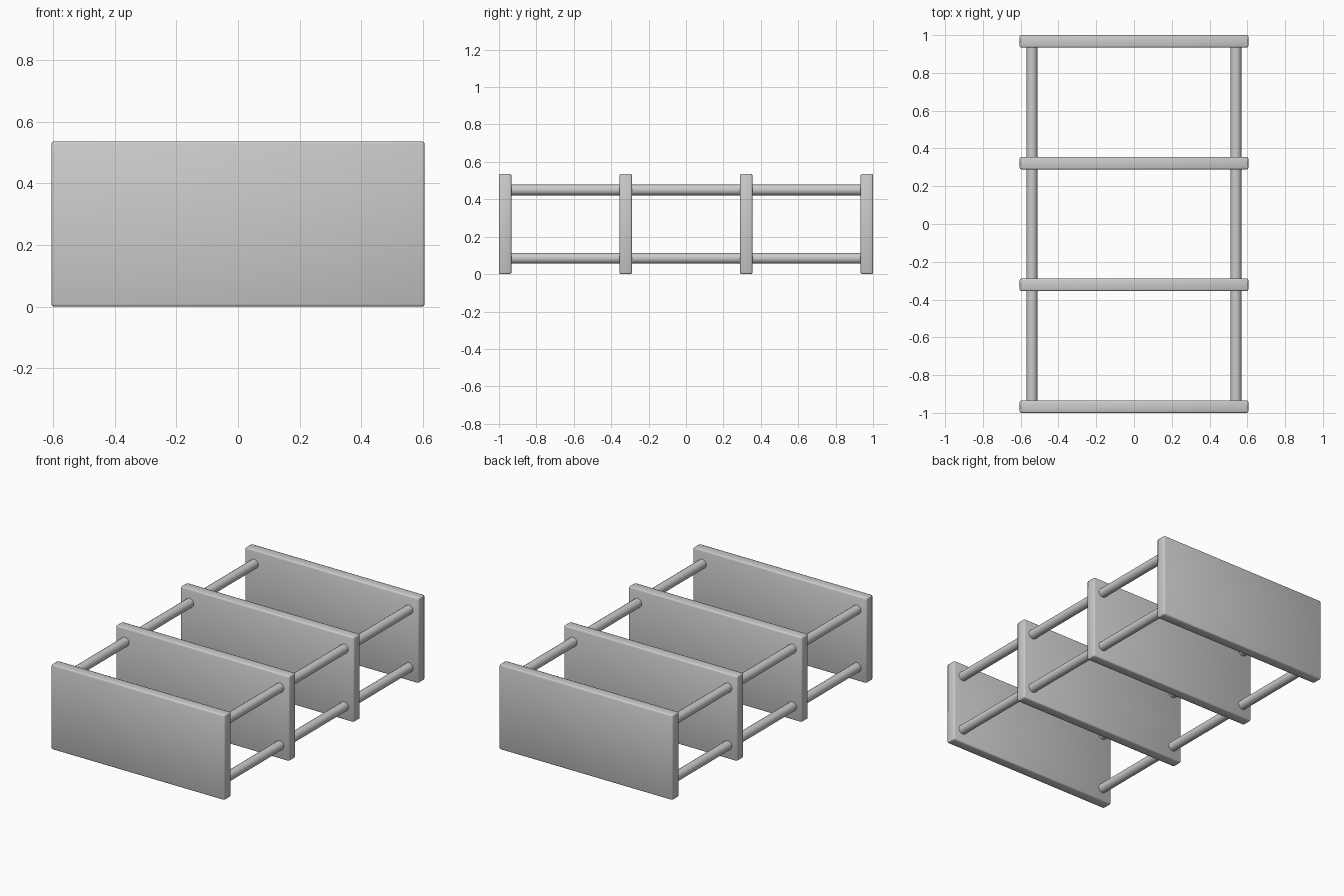
import bpy
from math import radians

if "Cube" in bpy.data.objects:
    bpy.data.objects.remove(bpy.data.objects["Cube"])

W, H, T = 1.21, 0.536, 0.066      # panel width, height, thickness
PANEL_Y = (-0.967, -0.322, 0.322, 0.967)
ROD_X, ROD_Z, ROD_R = 0.54, (0.085, 0.45), 0.029


# Upright panel with softly bevelled edges
def panel(name, y):
    bpy.ops.mesh.primitive_cube_add(size=1, location=(0, y, H / 2))
    ob = bpy.context.object
    ob.name = name
    ob.scale = (W, T, H)
    bpy.ops.object.transform_apply(location=False, rotation=False, scale=True)
    bev = ob.modifiers.new("Soft edges", 'BEVEL')
    bev.width = 0.008
    bev.segments = 2
    bpy.ops.object.shade_smooth()


# Round rod joining two neighbouring panels, ends sunk into them
def rod(name, x, z, y0, y1):
    bpy.ops.mesh.primitive_cylinder_add(
        vertices=16, radius=ROD_R, depth=y1 - y0,
        location=(x, (y0 + y1) / 2, z), rotation=(radians(90), 0, 0))
    bpy.context.object.name = name
    bpy.ops.object.shade_smooth_by_angle(angle=radians(40))


for label, y in zip(("front", "front_middle", "back_middle", "back"), PANEL_Y):
    panel(label + "_panel", y)

for bay, (y0, y1) in zip(("front", "middle", "back"), zip(PANEL_Y, PANEL_Y[1:])):
    for side, x in (("left", -ROD_X), ("right", ROD_X)):
        for level, z in zip(("lower", "upper"), ROD_Z):
            rod(f"{bay}_{level}_{side}_rod", x, z, y0, y1)
